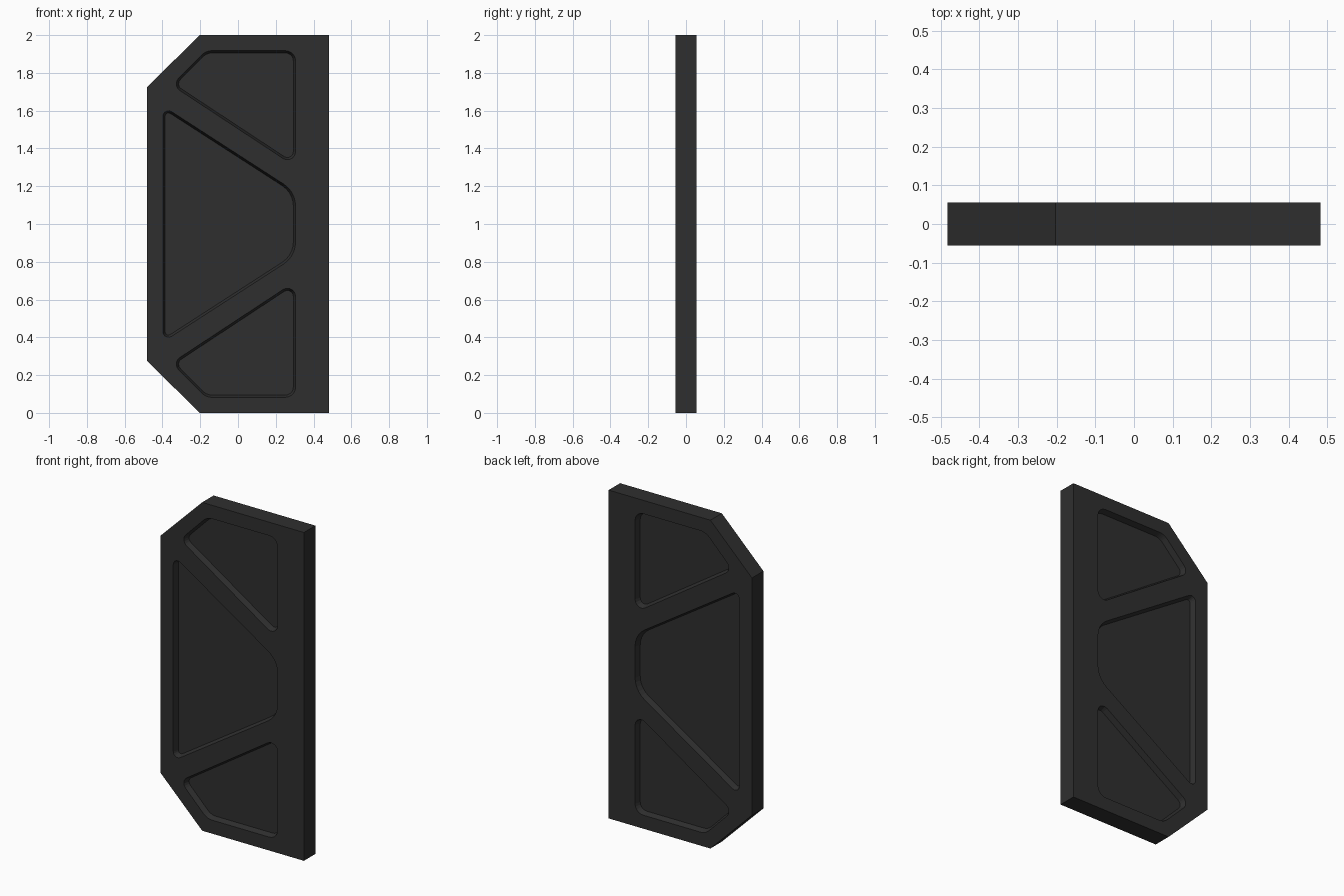
import bpy, bmesh, math
from mathutils import Vector

if "Cube" in bpy.data.objects:
    bpy.data.objects.remove(bpy.data.objects["Cube"])

HALF_T = 0.055   # half thickness of the panel
DEPTH = 0.033    # pocket depth on each side
TAPER = 0.012    # slope of the pocket walls

# Panel outline in x, z
outline = [(-0.483, 0.277), (-0.203, 0), (0.483, 0),
           (0.483, 2), (-0.203, 2), (-0.483, 1.723)]

# Pockets as sharp corners: x, z, corner radius
top = [(-0.351, 1.735, 0.043), (-0.17, 1.918, 0.085),
       (0.305, 1.918, 0.055), (0.305, 1.303, 0.043)]
middle = [(-0.398, 1.625, 0.03), (0.305, 1.171, 0.14),
          (0.305, 0.829, 0.14), (-0.398, 0.375, 0.03)]
bottom = [(x, 2 - z, r) for x, z, r in top]


def rounded(corners, inset=0.0, seg=5):
    """Rounded convex polygon, shrunk by inset around the same arc centres."""
    pts, n = [], len(corners)
    for i, (x, z, r) in enumerate(corners):
        p = Vector((x, z))
        u = (Vector(corners[i - 1][:2]) - p).normalized()
        v = (Vector(corners[(i + 1) % n][:2]) - p).normalized()
        half = u.angle(v) / 2
        c = p + (u + v).normalized() * r / math.sin(half)
        s = (p + u * r / math.tan(half) - c) / r
        e = (p + v * r / math.tan(half) - c) / r
        w = s.angle(e)
        for k in range(seg + 1):
            t = k / seg
            d = (s * math.sin((1 - t) * w) + e * math.sin(t * w)) / math.sin(w)
            pts.append(c + d * (r - inset))
    return pts


bm = bmesh.new()


def ring(pts, y):
    return [bm.verts.new((p[0], y, p[1])) for p in pts]


def loop_edges(vs):
    return [bm.edges.new((vs[i - 1], vs[i])) for i in range(len(vs))]


def bridge(a, b):
    for i in range(len(a)):
        bm.faces.new((a[i - 1], a[i], b[i], b[i - 1]))


rims = []
for side in (-1, 1):
    # Face sheet with pocket openings
    rim = ring(outline, side * HALF_T)
    rims.append(rim)
    edges = loop_edges(rim)
    mouths = []
    for pocket in (top, middle, bottom):
        mouth = ring(rounded(pocket), side * HALF_T)
        edges += loop_edges(mouth)
        mouths.append((pocket, mouth))
    bmesh.ops.triangle_fill(bm, edges=edges, use_beauty=True,
                            use_dissolve=False, normal=(0, side, 0))
    # Sloped pocket walls and floors
    for pocket, mouth in mouths:
        floor = ring(rounded(pocket, TAPER), side * (HALF_T - DEPTH))
        bridge(mouth, floor)
        bm.faces.new(floor)

# Outer rim of the panel
bridge(*rims)
bmesh.ops.recalc_face_normals(bm, faces=bm.faces[:])

mesh = bpy.data.meshes.new("recessed_panel")
bm.to_mesh(mesh)
bm.free()
panel = bpy.data.objects.new("recessed_panel", mesh)
bpy.context.collection.objects.link(panel)

mat = bpy.data.materials.new("charcoal")
mat.diffuse_color = (0.028, 0.028, 0.028, 1)
mat.use_nodes = True
mat.node_tree.nodes["Principled BSDF"].inputs["Base Color"].default_value = mat.diffuse_color
mesh.materials.append(mat)
